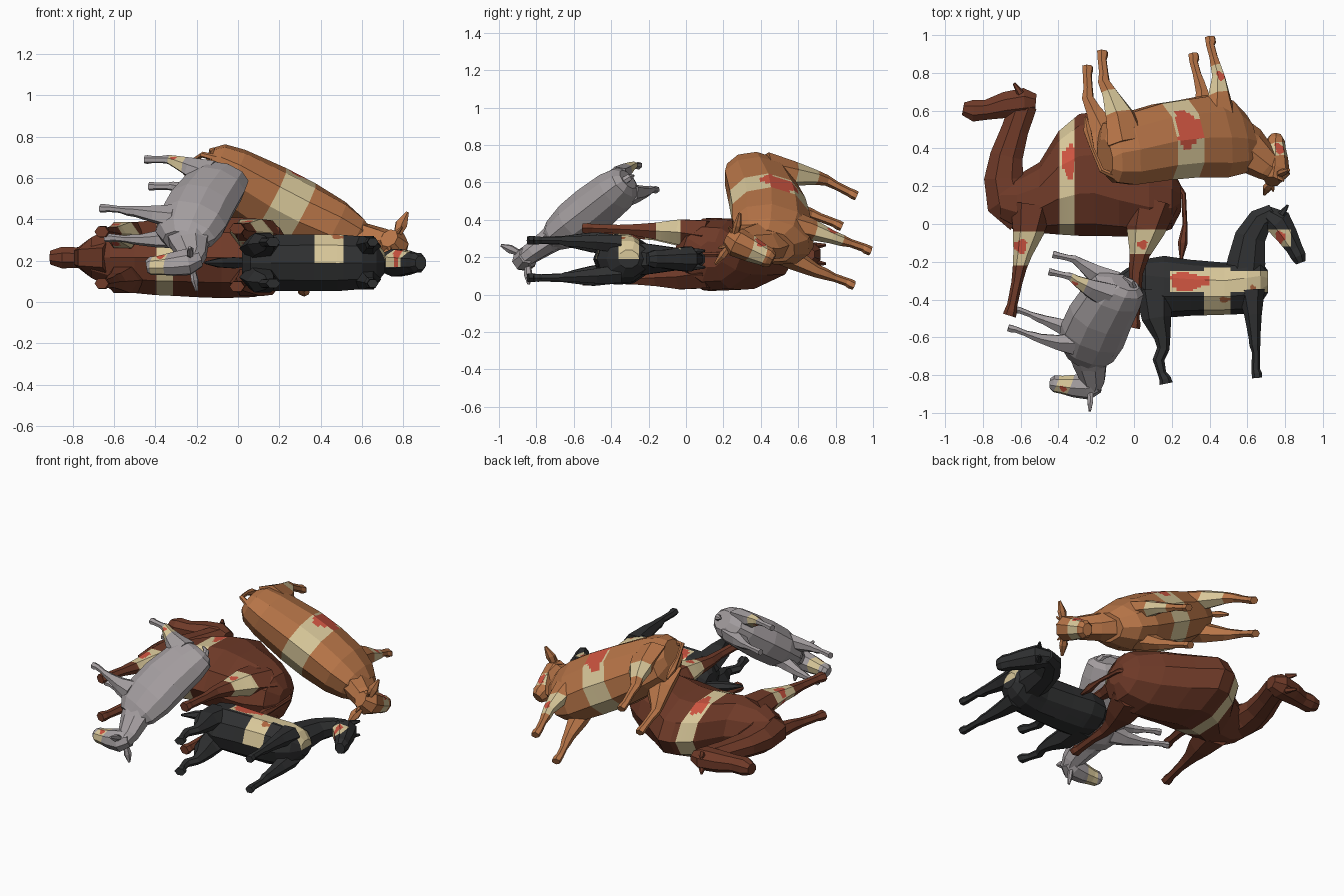
import bpy, bmesh, math
from mathutils import Vector, Matrix


def colour(name, r, g, b):
    m = bpy.data.materials.new(name)
    lin = [((c / 255 + 0.055) / 1.055) ** 2.4 for c in (r, g, b)]
    m.diffuse_color = (*lin, 1)
    return m


BROWN = colour("dark_brown_hide", 111, 58, 40)
ORANGE = colour("orange_brown_hide", 182, 116, 71)
GREY = colour("grey_hide", 164, 158, 160)
BLACK = colour("black_hide", 47, 48, 49)
TAN = colour("bandage_tan", 217, 200, 154)
RED = colour("stain_red", 205, 84, 64)
RUST = colour("stain_rust", 172, 100, 62)


def frame(fwd, left, up, origin):
    m = Matrix((fwd, left, up)).transposed().to_4x4()
    m.translation = origin
    return m


def cut(bm, faces, co, no):
    geom = set(faces)
    for f in faces:
        geom.update(f.edges)
        geom.update(f.verts)
    bmesh.ops.bisect_plane(bm, geom=list(geom), dist=1e-5, plane_co=co, plane_no=no)


def loft(name, mat, M, rings, n=8, upright=False, boxes=(), spots=()):
    """Tube through rings (x, y, z, half width, half depth), x forward, y left, z up.
    boxes: (x0,x1,y0,y1,z0,z1) bandages; spots: (x,z,rx,rz,side,material) stains."""
    bm = bmesh.new()
    P = [Vector(r[:3]) for r in rings]
    loops = []
    for i, r in enumerate(rings):
        t = (P[min(i + 1, len(P) - 1)] - P[max(i - 1, 0)]).normalized()
        if upright:
            t = Vector((1, 0, 0))
        a = Vector((1, 0, 0)) if abs(t.y) > 0.7 else Vector((0, 1, 0))
        a = (a - t * a.dot(t)).normalized()
        b = t.cross(a)
        ring = []
        for k in range(n):
            w = 2 * math.pi * (k + 0.5) / n
            wide = 1.03 - (0.12 * max(0, math.sin(w)) if upright else 0)
            ring.append(bm.verts.new(P[i] + a * r[3] * wide * math.cos(w)
                                     + b * r[4] * 1.04 * math.sin(w)))
        loops.append(ring)
    for A, B in zip(loops, loops[1:]):
        for k in range(n):
            bm.faces.new((A[k], A[(k + 1) % n], B[(k + 1) % n], B[k]))
    bm.faces.new(loops[0])
    bm.faces.new(loops[-1])
    # bandages: cut the surface at the box sides, then colour
    for box in boxes:
        for j, v in enumerate(box):
            if abs(v) < 5:
                no = Vector((0, 0, 0))
                no[j // 2] = 1
                cut(bm, bm.faces[:], no * v, no)
        for f in bm.faces:
            c = f.calc_center_median()
            if all(box[2 * j] < c[j] < box[2 * j + 1] for j in range(3)):
                f.material_index = 1
    # stains: cut a small grid into the bandage and colour a ragged blot
    mats = [mat, TAN]
    for x, z, rx, rz, side, m in spots:
        mats.append(m)
        for k in range(-5, 6):
            for co, no in ((Vector((x + rx * k / 5, 0, 0)), Vector((1, 0, 0))),
                           (Vector((0, 0, z + rz * k / 5)), Vector((0, 0, 1)))):
                fs = [f for f in bm.faces if f.material_index and f.calc_center_median().y * side > 0]
                if fs:
                    cut(bm, fs, co, no)
        for f in bm.faces:
            c = f.calc_center_median()
            u, v = (c.x - x) / rx, (c.z - z) / rz
            edge = 0.95 + 0.17 * math.sin(3 * math.atan2(v, u) + 1)
            if (f.material_index and c.y * side > 0 and max(abs(u), abs(v)) < 1
                    and math.hypot(u, v) < edge):
                f.material_index = len(mats) - 1
    bmesh.ops.recalc_face_normals(bm, faces=bm.faces[:])
    bm.transform(M)
    me = bpy.data.meshes.new(name)
    bm.to_mesh(me)
    bm.free()
    for m in mats:
        me.materials.append(m)
    ob = bpy.data.objects.new(name, me)
    bpy.context.collection.objects.link(ob)


def torso(name, mat, M, prof, **kw):
    """prof: (x, bottom, top, half width)"""
    loft(name, mat, M, [(x, 0, (lo + hi) / 2, w, (hi - lo) / 2) for x, lo, hi, w in prof],
         n=10, upright=True, **kw)


def spine(name, mat, M, prof, **kw):
    """prof: (x, z, half width, half depth) on the centre line"""
    loft(name, mat, M, [(x, 0, z, w, d) for x, z, w, d in prof], **kw)


def pair(name, mat, M, rings, dressed=0, **kw):
    """left and right copy; bandage only on the dressed side"""
    for s, label in ((1, "left"), (-1, "right")):
        loft(f"{name}_{label}", mat, M, [(r[0], r[1] * s, *r[2:]) for r in rings],
             n=6, **(kw if s == dressed else {}))


ALL = (-9, 9)

# camel, lying flat on its right side
C = frame((-1, 0, 0), (0, 0, 1), (0, 1, 0), (0, 0, 0.215))
torso("camel_body", BROWN, C, [
    (-.25, .07, .2, .07), (-.2, -.02, .29, .15), (-.08, -.06, .38, .195), (.08, -.055, .48, .2),
    (.21, -.05, .58, .195), (.29, -.05, .57, .19), (.4, -.045, .48, .185), (.5, -.04, .32, .175),
    (.62, -.035, .25, .145), (.71, .02, .22, .1)],
    boxes=[(.315, .395, *ALL, *ALL)], spots=[(.345, .33, .035, .095, 1, RED)])
spine("camel_neck", BROWN, C, [(.58, .08, .12, .14), (.67, .14, .1, .13), (.69, .24, .085, .108),
                               (.675, .36, .07, .09), (.63, .5, .062, .075), (.585, .63, .06, .075)])
spine("camel_head", BROWN, C, [(.52, .64, .04, .05), (.58, .645, .07, .078), (.68, .63, .065, .072),
                               (.78, .605, .052, .055), (.85, .6, .055, .06), (.905, .61, .035, .035)])
pair("camel_ear", BROWN, C, [(.6, .045, .69, .02, .02), (.635, .05, .745, .008, .008)])
pair("camel_front_leg", BROWN, C, [
    (.54, .1, .1, .08, .11), (.56, .11, -.04, .07, .08), (.59, .115, -.16, .045, .048),
    (.605, .115, -.23, .038, .036), (.62, .12, -.31, .028, .028), (.645, .125, -.43, .024, .026),
    (.652, .125, -.46, .03, .032), (.66, .125, -.485, .028, .034)], 1,
    boxes=[(*ALL, *ALL, -.22, -.04)], spots=[(.6, -.12, .035, .04, 1, RED)])
pair("camel_hind_leg", BROWN, C, [
    (-.1, .1, .12, .09, .13), (-.06, .12, -.03, .075, .1), (-.03, .125, -.16, .05, .052),
    (-.01, .13, -.26, .036, .036), (-.01, .135, -.36, .026, .028), (.0, .14, -.5, .025, .028),
    (.0, .14, -.525, .03, .034), (.005, .14, -.55, .028, .036)], 1,
    boxes=[(*ALL, *ALL, -.16, -.03)], spots=[(-.045, -.11, .028, .025, 1, RED)])
spine("camel_tail", BROWN, C, [(-.22, .22, .015, .015), (-.262, .16, .013, .013),
                               (-.27, .0, .012, .012), (-.258, -.1, .025, .025), (-.25, -.185, .008, .008)], n=6)

# horse, lying flat on its left side
H = frame((1, 0, 0), (0, 0, -1), (0, 1, 0), (0, 0, .19))
torso("horse_body", BLACK, H, [
    (.02, -.34, -.23, .06), (.06, -.43, -.19, .115), (.16, -.49, -.175, .138), (.3, -.48, -.195, .14),
    (.48, -.475, -.21, .14), (.6, -.47, -.19, .13), (.67, -.42, -.2, .1), (.71, -.36, -.25, .05)],
    boxes=[(.19, .72, -9, 0, -.36, -.25), (.37, .51, -9, 0, -9, -.23)],
    spots=[(.29, -.305, .11, .05, -1, RED), (.48, -.4, .03, .015, -1, RUST), (.63, -.345, .015, .025, -1, RUST)])
spine("horse_neck", BLACK, H, [(.58, -.33, .1, .11), (.595, -.2, .085, .105), (.615, -.07, .065, .085),
                               (.67, .02, .052, .07), (.74, .06, .045, .05)])
spine("horse_head", BLACK, H, [(.7, .055, .045, .045), (.765, .01, .07, .075), (.81, -.06, .062, .06),
                               (.85, -.13, .05, .045), (.87, -.17, .05, .042), (.883, -.205, .035, .028)],
      boxes=[(-9, .83, -9, .02, -.12, -.03)], spots=[(.775, -.07, .028, .035, -1, RED)])
pair("horse_ear", BLACK, H, [(.78, .04, .05, .02, .02), (.815, .045, .1, .006, .006)])
pair("horse_front_leg", BLACK, H, [
    (.62, .08, -.35, .055, .07), (.63, .09, -.48, .045, .045), (.638, .095, -.6, .03, .03),
    (.64, .095, -.64, .03, .028), (.645, .1, -.68, .02, .02), (.645, .1, -.77, .02, .022),
    (.65, .1, -.79, .024, .026), (.652, .1, -.815, .022, .026)])
pair("horse_hind_leg", BLACK, H, [
    (.11, .07, -.35, .065, .1), (.12, .09, -.5, .06, .075), (.15, .095, -.6, .04, .042),
    (.155, .1, -.66, .026, .032), (.13, .1, -.72, .024, .03), (.148, .1, -.79, .02, .022),
    (.165, .1, -.82, .026, .03), (.17, .1, -.845, .024, .034)])
spine("horse_tail", BLACK, H, [(.04, -.23, .02, .02), (-.02, -.26, .03, .03),
                               (-.09, -.31, .025, .03), (-.16, -.36, .006, .006)], n=6)

# cow, tipped over on the camel with its legs to the back
K = frame((.882, .08, -.461), (.393, .397, .82), (.25, -.912, .32), (.22, .44, .45))
torso("cow_body", ORANGE, K, [
    (-.44, -.04, .16, .085), (-.4, -.13, .2, .13), (-.3, -.17, .22, .155), (-.08, -.21, .21, .18),
    (.08, -.22, .21, .182), (.25, -.235, .225, .165), (.36, -.2, .21, .13), (.43, -.11, .17, .09)],
    boxes=[(-.08, .08, *ALL, *ALL)], spots=[(0, .0, .08, .11, 1, RED)])
spine("cow_neck", ORANGE, K, [(.3, .03, .12, .17), (.42, .09, .085, .13), (.5, .19, .07, .085), (.54, .23, .06, .06)])
spine("cow_head", ORANGE, K, [(.5, .28, .05, .04), (.53, .23, .078, .078), (.555, .15, .068, .066),
                              (.575, .08, .055, .052), (.585, .05, .055, .048), (.595, .025, .038, .032)],
      boxes=[(*ALL, *ALL, .08, .16)], spots=[(.565, .12, .03, .035, 1, RED)])
pair("cow_ear", ORANGE, K, [(.53, .05, .26, .02, .02), (.525, .1, .27, .032, .02), (.525, .165, .285, .008, .008)])
pair("cow_horn", ORANGE, K, [(.52, .04, .27, .015, .015), (.53, .07, .31, .005, .005)])
pair("cow_front_leg", ORANGE, K, [
    (.25, .08, -.05, .07, .1), (.27, .1, -.18, .055, .065), (.295, .11, -.3, .035, .036),
    (.295, .11, -.36, .03, .03), (.295, .112, -.41, .021, .024), (.295, .112, -.48, .022, .024),
    (.303, .112, -.5, .025, .029), (.306, .112, -.525, .023, .029)], 1,
    boxes=[(*ALL, *ALL, -.36, -.2)], spots=[(.29, -.29, .022, .03, 1, RED)])
pair("cow_hind_leg", ORANGE, K, [
    (-.33, .09, .02, .065, .12), (-.34, .1, -.13, .06, .085), (-.37, .11, -.26, .038, .045),
    (-.385, .108, -.33, .027, .034), (-.37, .105, -.38, .022, .026), (-.355, .1, -.46, .022, .025),
    (-.345, .1, -.485, .025, .029), (-.34, .1, -.505, .023, .03)], 1,
    boxes=[(*ALL, *ALL, -.27, -.14)])
spine("cow_tail", ORANGE, K, [(-.41, .17, .018, .018), (-.48, .13, .014, .014), (-.5, 0, .012, .012),
                              (-.5, -.1, .022, .022), (-.49, -.18, .008, .008)], n=6)

# goat, sliding head down over the camel and horse
G = frame((-.347, -.737, -.579), (.132, .573, -.808), (.927, -.36, -.103), (-.19, -.49, .465))
torso("goat_body", GREY, G, [
    (-.27, -.02, .13, .06), (-.24, -.1, .165, .095), (-.16, -.13, .175, .118), (0, -.155, .178, .128),
    (.13, -.155, .185, .122), (.24, -.13, .17, .097), (.3, -.07, .13, .065)])
spine("goat_neck", GREY, G, [(.2, .03, .085, .13), (.31, .07, .065, .09), (.4, .12, .055, .065), (.45, .13, .05, .05)])
spine("goat_head", GREY, G, [(.41, .155, .045, .045), (.45, .11, .062, .07), (.48, .04, .055, .06),
                             (.5, -.02, .045, .048), (.512, -.06, .044, .044), (.52, -.078, .03, .028)],
      boxes=[(*ALL, *ALL, -.05, .02)], spots=[(.49, -.01, .018, .02, -1, RED)])
pair("goat_ear", GREY, G, [(.45, .04, .13, .015, .015), (.475, .085, .145, .025, .015), (.5, .13, .158, .007, .007)])
pair("goat_front_leg", GREY, G, [
    (.18, .06, -.06, .05, .07), (.2, .075, -.15, .038, .045), (.208, .085, -.24, .026, .026),
    (.21, .085, -.28, .023, .023), (.21, .088, -.32, .016, .016), (.21, .088, -.38, .017, .018),
    (.215, .088, -.4, .02, .021), (.217, .088, -.42, .019, .021)])
pair("goat_hind_leg", GREY, G, [
    (-.19, .06, .0, .05, .085), (-.205, .07, -.11, .043, .055), (-.225, .08, -.2, .027, .03),
    (-.235, .08, -.235, .02, .024), (-.228, .08, -.27, .016, .018), (-.22, .08, -.315, .017, .018),
    (-.216, .08, -.335, .02, .021), (-.214, .08, -.35, .019, .021)], -1,
    boxes=[(*ALL, *ALL, -.23, -.14)], spots=[(-.22, -.2, .012, .018, -1, RED)])
spine("goat_tail", GREY, G, [(-.25, .11, .022, .02), (-.29, .08, .02, .016), (-.3, .03, .006, .006)], n=6)
